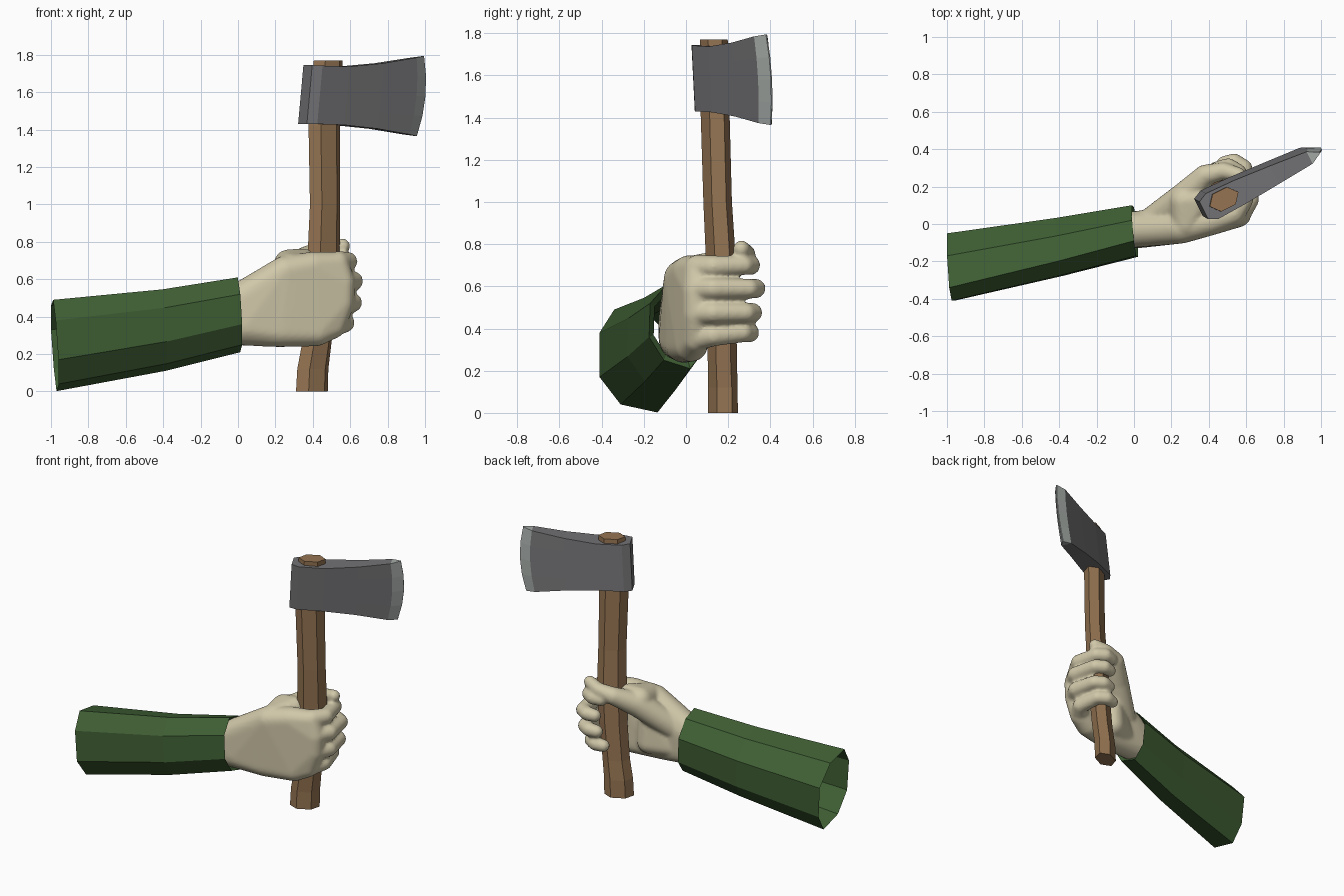
import bpy, bmesh, math
from mathutils import Vector

if "Cube" in bpy.data.objects:
    bpy.data.objects.remove(bpy.data.objects["Cube"])


def material(name, rgb):
    m = bpy.data.materials.new(name)
    m.diffuse_color = (*rgb, 1)
    m.use_nodes = True
    m.node_tree.nodes["Principled BSDF"].inputs["Base Color"].default_value = m.diffuse_color
    return m


SKIN = material("pale skin", (0.64, 0.58, 0.40))
GREEN = material("sleeve green", (0.050, 0.115, 0.034))
WOOD = material("handle wood", (0.30, 0.175, 0.085))
STEEL = material("dark steel", (0.17, 0.17, 0.178))
EDGE = material("ground edge", (0.38, 0.41, 0.39))

D = Vector((0.89, 0.45, 0)).normalized()     # direction the blade points
N = Vector((-D.y, D.x, 0))                   # across the blade


def finish(name, bm, *mats):
    bmesh.ops.recalc_face_normals(bm, faces=bm.faces[:])
    me = bpy.data.meshes.new(name)
    bm.to_mesh(me)
    bm.free()
    for m in mats:
        me.materials.append(m)
    ob = bpy.data.objects.new(name, me)
    bpy.context.collection.objects.link(ob)
    return ob


def loft(name, rings, mats, cap=True, rule=None):
    """Join successive rings of points with quads; rule gives the material per band."""
    bm = bmesh.new()
    vs = [[bm.verts.new(p) for p in r] for r in rings]
    n = len(rings[0])
    for i in range(len(vs) - 1):
        for j in range(n):
            k = (j + 1) % n
            f = bm.faces.new((vs[i][j], vs[i][k], vs[i + 1][k], vs[i + 1][j]))
            f.material_index = rule(i) if rule else 0
    if cap:
        bm.faces.new(vs[0])
        f = bm.faces.new(vs[-1])
        f.material_index = rule(len(vs)) if rule else 0
    return finish(name, bm, *mats)


# Sleeve: open eight-sided tube with a turned-in cuff
back = [(-0.34, 0.49), (-0.41, 0.38), (-0.41, 0.17), (-0.31, 0.04),
        (-0.135, 0.002), (-0.06, 0.12), (-0.05, 0.33), (-0.17, 0.46)]
cuff = [(-0.09, 0.61), (-0.17, 0.52), (-0.175, 0.36), (-0.105, 0.25),
        (0.02, 0.21), (0.09, 0.30), (0.10, 0.47), (0.02, 0.58)]
r0 = [Vector((-1.012 + 0.07 * (0.5 - z) - 0.08 * (y + 0.05), y, z)) for y, z in back]
r2 = [Vector((0.005 + 0.06 * (0.41 - z) - 0.1 * (y + 0.03), y, z)) for y, z in cuff]
r1 = [a.lerp(b, 0.59) + Vector((0, -0.006, -0.015)) for a, b in zip(r0, r2)]
mid = sum(r2, Vector()) / len(r2)
r3 = [p.lerp(mid, 0.16) + Vector((-0.03, 0, 0)) for p in r2]
loft("sleeve", [r0, r1, r2, r3], [GREEN], cap=False)

# Axe handle: six-sided, gently bent (z, centre x, centre y, half length, half width)
sections = [(0.0, 0.395, 0.175, 0.095, 0.055), (0.12, 0.400, 0.175, 0.093, 0.055),
            (0.25, 0.420, 0.172, 0.088, 0.055), (0.50, 0.445, 0.170, 0.092, 0.055),
            (0.73, 0.458, 0.165, 0.096, 0.055), (1.00, 0.465, 0.150, 0.090, 0.053),
            (1.42, 0.461, 0.138, 0.094, 0.053), (1.77, 0.482, 0.132, 0.086, 0.052)]
hexagon = [(1, 0), (0.5, 1), (-0.5, 1), (-1, 0), (-0.5, -1), (0.5, -1)]
loft("axe_handle",
     [[Vector((x, y, z)) + D * a * u + N * b * v for u, v in hexagon]
      for z, x, y, a, b in sections], [WOOD])

# Axe head: columns along the blade (distance, half thickness, bottom, top, bow)
columns = [(-0.125, 0.052, 1.43, 1.745, 0.0), (-0.075, 0.076, 1.43, 1.742, 0.0),
           (0.09, 0.070, 1.425, 1.737, 0.0), (0.30, 0.054, 1.405, 1.755, 0.005),
           (0.505, 0.036, 1.374, 1.785, 0.02), (0.565, 0.003, 1.365, 1.794, 0.03)]
ROWS = 5
rings = []
for s, t, lo, hi, bow in columns:
    ring = []
    for side in (1, -1):
        for r in range(ROWS):
            v = (2 * r / (ROWS - 1) - 1) * side
            z = (lo + hi) / 2 + (hi - lo) / 2 * v
            base = Vector((0.47 + 0.09 * (z - 1.58), 0.137 - 0.05 * (z - 1.58), z))
            ring.append(base + D * (s + bow * (1 - v * v)) + N * t * side)
    rings.append(ring)
loft("axe_head", rings, [STEEL, EDGE], rule=lambda i: int(i >= len(columns) - 2))

# Hand: hulls of spheres merged into one smooth skin
hand = bmesh.new()


def hull(*balls):
    part = bmesh.new()
    for x, y, z, r in balls:
        tmp = bmesh.new()
        bmesh.ops.create_icosphere(tmp, subdivisions=3, radius=r)
        for v in tmp.verts:
            part.verts.new(v.co + Vector((x, y, z)))
        tmp.free()
    res = bmesh.ops.convex_hull(part, input=part.verts[:])
    inner = {v for v in part.verts if not v.link_faces}
    bmesh.ops.delete(part, geom=list(inner), context='VERTS')
    bmesh.ops.recalc_face_normals(part, faces=part.faces[:])
    me = bpy.data.meshes.new("tmp")
    part.to_mesh(me)
    part.free()
    hand.from_mesh(me)
    bpy.data.meshes.remove(me)


def chain(*balls):
    for a, b in zip(balls, balls[1:]):
        hull(a, b)


# wrist and palm
hull((-0.06, -0.035, 0.345, 0.095), (-0.06, -0.035, 0.445, 0.095),
     (0.04, -0.03, 0.35, 0.098), (0.04, -0.025, 0.475, 0.098),
     (0.25, -0.02, 0.64, 0.085), (0.22, -0.01, 0.325, 0.088))
hull((0.25, -0.02, 0.64, 0.085), (0.22, -0.01, 0.325, 0.088),
     (0.40, 0.015, 0.67, 0.078), (0.42, 0.025, 0.32, 0.078),
     (0.53, 0.055, 0.68, 0.066), (0.56, 0.05, 0.58, 0.066),
     (0.555, 0.05, 0.47, 0.066), (0.51, 0.05, 0.35, 0.066))
# heel of the palm, thumb
hull((0.10, 0.0, 0.36, 0.08), (0.24, 0.06, 0.37, 0.08), (0.24, 0.05, 0.52, 0.08))
chain((0.09, 0.0, 0.49, 0.085), (0.27, 0.14, 0.65, 0.083), (0.38, 0.26, 0.725, 0.058),
      (0.48, 0.285, 0.752, 0.046), (0.56, 0.262, 0.778, 0.040))
hull((0.27, 0.12, 0.68, 0.08), (0.35, 0.13, 0.70, 0.065), (0.28, 0.0, 0.66, 0.08))
# fingers: knuckle position, height, reach and rise
for x, z, reach, rise in ((0.535, 0.69, 0.275, 0.01), (0.565, 0.59, 0.30, 0.0),
                          (0.56, 0.475, 0.285, 0.0), (0.52, 0.355, 0.27, 0.025)):
    chain((x, 0.055, z, 0.060), (x + 0.052, 0.13, z + rise / 2, 0.052),
          (x + 0.022, reach, z + rise, 0.046),
          (x - 0.03, reach + 0.032, z + rise, 0.046),
          (x - 0.085, reach + 0.022, z + rise - 0.005, 0.041))

ob = finish("hand", hand, SKIN)
rm = ob.modifiers.new("merge", 'REMESH')
rm.mode = 'VOXEL'
rm.voxel_size = 0.011
rm.use_smooth_shade = True
sm = ob.modifiers.new("soften", 'SMOOTH')
sm.factor = 0.5
sm.iterations = 6
